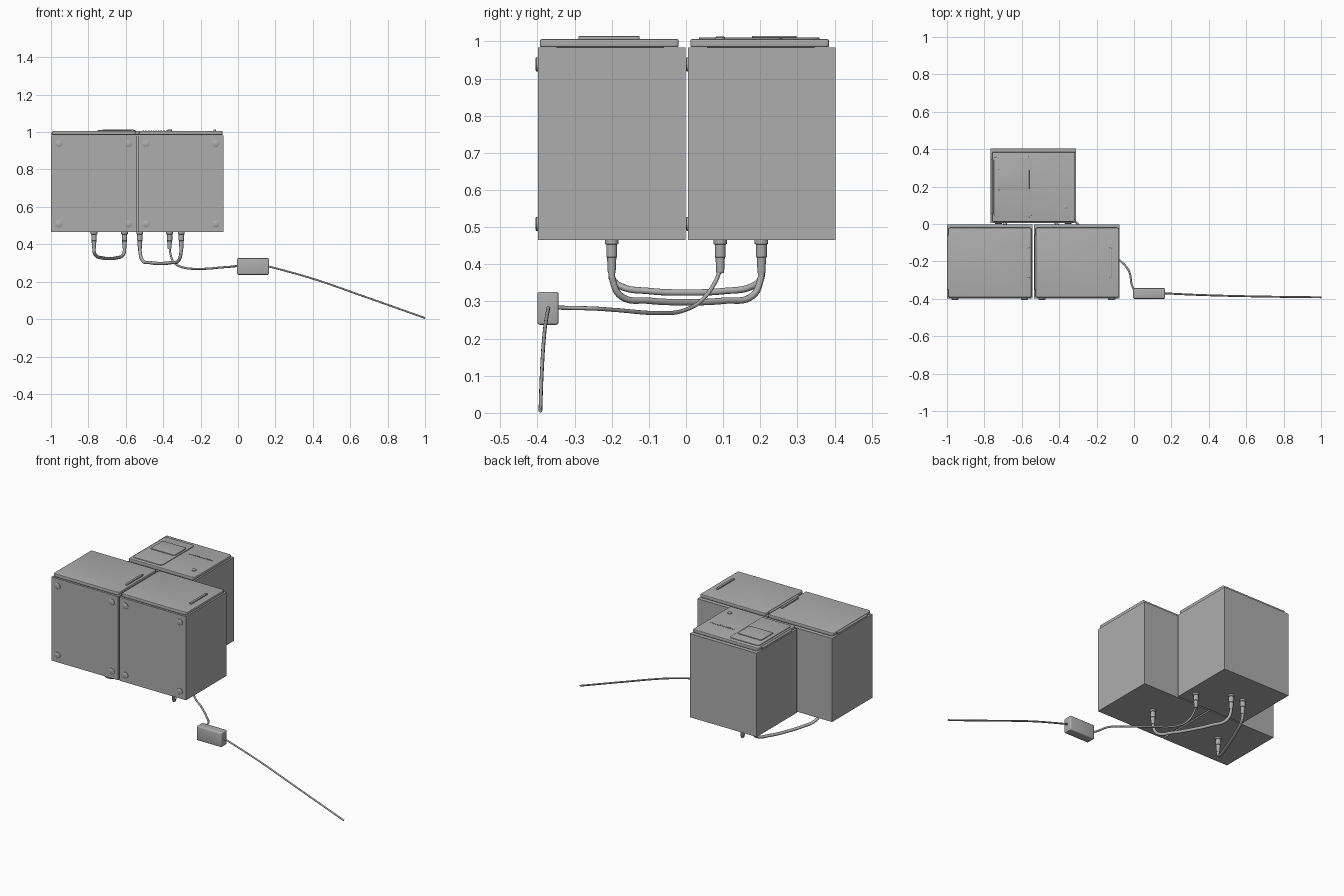
import bpy, bmesh, math
from mathutils import Matrix, Vector

if "Cube" in bpy.data.objects:
    bpy.data.objects.remove(bpy.data.objects["Cube"], do_unlink=True)

GREY = (0.42, 0.42, 0.42, 1)
grey = bpy.data.materials.new("mid grey")
grey.use_nodes = True
grey.diffuse_color = GREY
grey.node_tree.nodes["Principled BSDF"].inputs["Base Color"].default_value = GREY


def finish(name, bm, smooth=True):
    mesh = bpy.data.meshes.new(name)
    bm.normal_update()
    bm.to_mesh(mesh)
    bm.free()
    mesh.materials.append(grey)
    ob = bpy.data.objects.new(name, mesh)
    bpy.context.collection.objects.link(ob)
    if smooth:
        bpy.ops.object.select_all(action='DESELECT')
        bpy.context.view_layer.objects.active = ob
        ob.select_set(True)
        bpy.ops.object.shade_smooth_by_angle(angle=math.radians(35))
    return ob


def box(name, lo, hi, corner=0, edge=0):
    """Box between two corners; corner rounds the upright edges, edge the rest."""
    lo, hi = Vector(lo), Vector(hi)
    bm = bmesh.new()
    bmesh.ops.create_cube(bm, size=1, matrix=Matrix.Translation((lo + hi) / 2)
                          @ Matrix.Diagonal((*(hi - lo), 1)))
    if corner:
        upright = [e for e in bm.edges if abs(e.verts[0].co.z - e.verts[1].co.z) > 1e-4]
        bmesh.ops.bevel(bm, geom=upright, offset=corner, segments=5,
                        profile=0.5, affect='EDGES')
    if edge:
        rims = [e for e in bm.edges if e.calc_face_angle(0) > 0.8]
        bmesh.ops.bevel(bm, geom=rims, offset=edge, segments=3,
                        profile=0.5, affect='EDGES')
    return finish(name, bm)


def lathe(name, profile, place, steps=24):
    """Spin (radius, height) points about the local z axis."""
    bm = bmesh.new()
    verts = [bm.verts.new((r, 0, h)) for r, h in profile]
    edges = [bm.edges.new(p) for p in zip(verts, verts[1:])]
    bmesh.ops.spin(bm, geom=verts + edges, axis=(0, 0, 1), cent=(0, 0, 0),
                   steps=steps, angle=math.tau)
    bmesh.ops.remove_doubles(bm, verts=bm.verts, dist=1e-5)
    bmesh.ops.recalc_face_normals(bm, faces=bm.faces)
    bm.transform(place)
    return finish(name, bm)


def cable(name, points, radius):
    curve = bpy.data.curves.new(name, 'CURVE')
    curve.dimensions = '3D'
    curve.bevel_depth = radius
    curve.bevel_resolution = 3
    curve.resolution_u = 10
    curve.use_fill_caps = True
    spline = curve.splines.new('BEZIER')
    spline.bezier_points.add(len(points) - 1)
    for bp, co in zip(spline.bezier_points, points):
        bp.co = co
        bp.handle_left_type = bp.handle_right_type = 'AUTO'
    curve.materials.append(grey)
    ob = bpy.data.objects.new(name, curve)
    bpy.context.collection.objects.link(ob)
    return ob


# Cabinet dimensions shared by the three units
W, D, BASE, TOP = 0.457, 0.397, 0.465, 0.983
LID_TOP = 1.006


def cabinet(name, x, y):
    """Body, rounded lid, hinge and four front feet, from the left front corner."""
    box(name + "_body", (x, y, BASE), (x + W, y + D, TOP))
    box(name + "_lid", (x + 0.008, y + 0.006, TOP + 0.002),
        (x + W - 0.005, y + D - 0.018, LID_TOP), corner=0.008, edge=0.004)
    lathe(name + "_hinge", [(0, 0), (0.009, 0), (0.009, 0.29), (0, 0.29)],
          Matrix.Translation((x + 0.01, y + 0.34, TOP + 0.009))
          @ Matrix.Rotation(math.pi / 2, 4, 'X'))
    foot = [(0.019, 0), (0.019, 0.004), (0.016, 0.006), (0, 0.006)]
    for side, fx in (("right", x + 0.042), ("left", x + W - 0.042)):
        for level, fz in (("lower", 0.509), ("upper", 0.938)):
            lathe(f"{name}_{level}_{side}_foot", foot,
                  Matrix.Translation((fx, y, fz)) @ Matrix.Rotation(math.pi / 2, 4, 'X'))


cabinet("first_cabinet", -1.0, -0.399)
cabinet("second_cabinet", -0.534, -0.399)
cabinet("control_cabinet", -0.767, 0.006)

# Lid handles on the two front units
for name, x in (("first_handle", -0.565), ("second_handle", -0.125)):
    box(name, (x - 0.007, -0.29, LID_TOP - 0.003), (x + 0.007, -0.125, 1.014),
        corner=0.0065, edge=0.002)

# Control unit: cover plate, raised screen, button and indicator row
box("cover_plate", (-0.75, 0.035, LID_TOP - 0.003), (-0.548, 0.36, 1.010),
    corner=0.018, edge=0.001)
box("screen", (-0.725, 0.178, 1.008), (-0.56, 0.298, 1.015), corner=0.01, edge=0.002)
lathe("button", [(0.013, 0), (0.013, 0.006), (0.010, 0.008), (0, 0.008)],
      Matrix.Translation((-0.365, 0.092, LID_TOP - 0.001)))
for i in range(12):
    x = -0.51 + i * 0.0138
    box(f"indicator_{i + 1}", (x, 0.25, LID_TOP - 0.001), (x + 0.008, 0.26, LID_TOP + 0.002))

# Plugs under the units
PLUG = [(0, 0), (0.018, 0), (0.018, -0.01), (0.0145, -0.012), (0.0145, -0.045),
        (0.0125, -0.047), (0.0105, -0.088), (0, -0.09)]
plugs = {"first": (-0.77, -0.2), "control_a": (-0.607, 0.203),
         "control_b": (-0.525, 0.203), "second": (-0.303, -0.2),
         "power": (-0.366, 0.092)}
for name, (x, y) in plugs.items():
    lathe(name + "_plug", PLUG, Matrix.Translation((x, y, BASE)))


def link(name, start, end, low):
    """Sagging cable between two plugs."""
    a, b = Vector((*plugs[start], 0)), Vector((*plugs[end], 0))
    sag = [(0, 0.385), (0.005, 0.36), (0.06, low + 0.017), (0.25, low + 0.004), (0.5, low)]
    path = sag + [(1 - t, z) for t, z in reversed(sag[:-1])]
    cable(name, [a.lerp(b, t) + Vector((0, 0, z)) for t, z in path], 0.009)


link("first_link_cable", "first", "control_a", 0.324)
link("second_link_cable", "second", "control_b", 0.298)

# Power lead, adapter and trailing mains cable
cable("power_lead", [(-0.366, 0.092, 0.385), (-0.362, 0.08, 0.355), (-0.345, 0.045, 0.306),
                     (-0.30, 0, 0.278), (-0.2, -0.075, 0.269), (-0.08, -0.19, 0.277),
                     (-0.028, -0.25, 0.281), (-0.01, -0.33, 0.283),
                     (0.01, -0.37, 0.284)], 0.0055)
box("power_adapter", (-0.005, -0.4, 0.237), (0.166, -0.343, 0.326), edge=0.007)
cable("mains_cable", [(0.155, -0.37, 0.284), (0.25, -0.375, 0.259), (0.4, -0.381, 0.216),
                      (0.7, -0.388, 0.112), (1.0, -0.392, 0.006)], 0.005)
